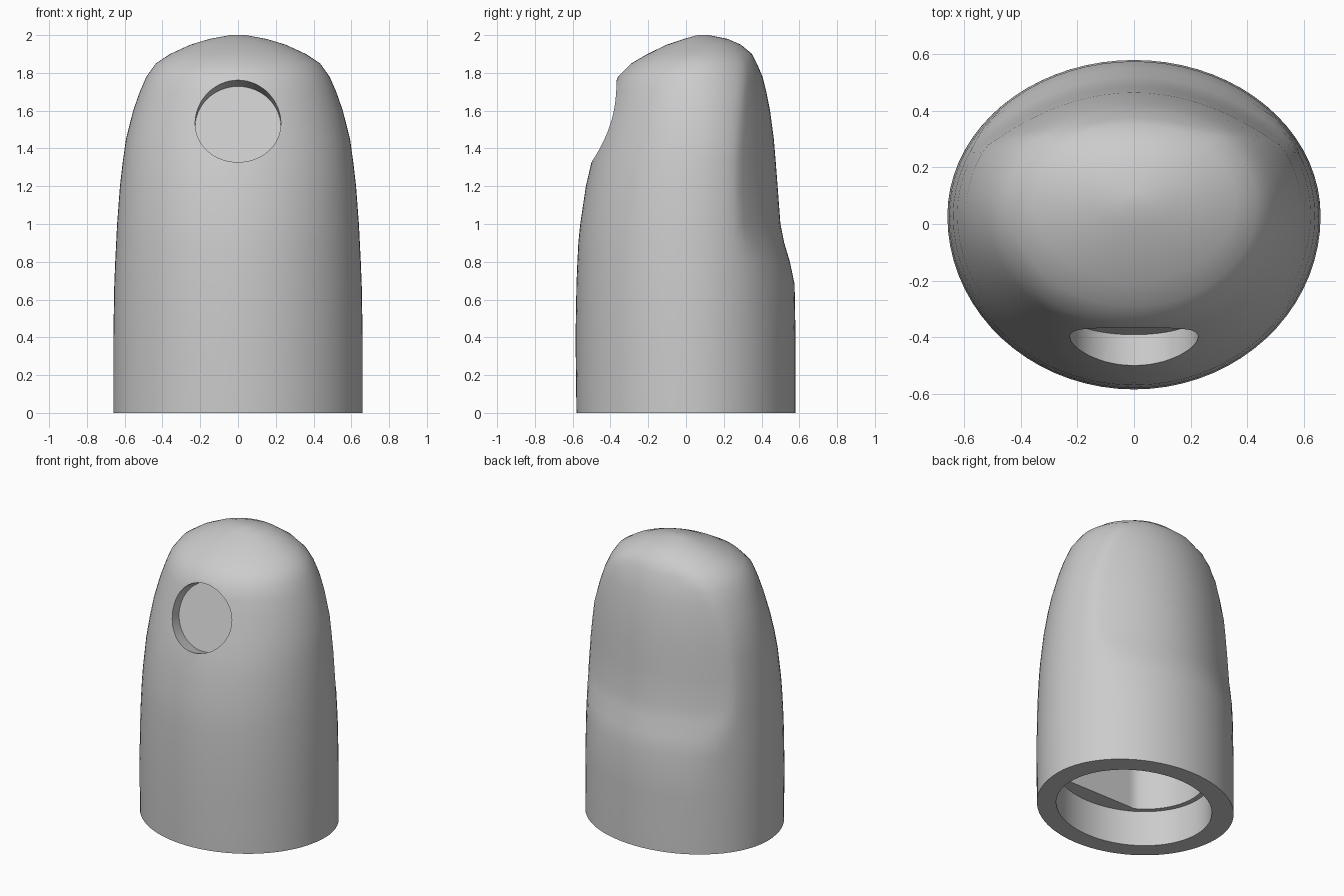
import bpy
import bmesh
import math
from mathutils import Matrix, Vector

cube = bpy.data.objects.get("Cube")
if cube:
    bpy.data.objects.remove(cube, do_unlink=True)

SIDES = 72
GREY = (0.6, 0.6, 0.6, 1)

mat = bpy.data.materials.new("plain grey")
mat.use_nodes = True
mat.diffuse_color = GREY
bsdf = mat.node_tree.nodes["Principled BSDF"]
bsdf.inputs["Base Color"].default_value = GREY
bsdf.inputs["Roughness"].default_value = 0.6


def make_object(name, bm):
    bmesh.ops.recalc_face_normals(bm, faces=bm.faces)
    mesh = bpy.data.meshes.new(name)
    bm.to_mesh(mesh)
    bm.free()
    mesh.materials.append(mat)
    obj = bpy.data.objects.new(name, mesh)
    bpy.context.collection.objects.link(obj)
    return obj


def loft(name, rings):
    """Skin a stack of point rings and close both ends."""
    bm = bmesh.new()
    rows = [[bm.verts.new(p) for p in ring] for ring in rings]
    for low, high in zip(rows, rows[1:]):
        for i in range(SIDES):
            j = (i + 1) % SIDES
            bm.faces.new((low[i], low[j], high[j], high[i]))
    bm.faces.new(rows[0][::-1])
    bm.faces.new(rows[-1])
    return make_object(name, bm)


def angles():
    return [math.tau * i / SIDES for i in range(SIDES)]


def body_ring(z, width, front, back, nail):
    """Oval section whose back is trimmed by the gently curved nail surface."""
    mid = (front + back) / 2 + 0.03 * min(1, 2 - z)
    ring = []
    for a in angles():
        x = width * math.cos(a)
        s = math.sin(a)
        y = mid + s * ((back - mid) if s > 0 else (mid - front))
        ring.append((x, min(y, nail - 0.7 * x * x), z))
    return ring


def oval_cutter(name, rx, ry, z0, z1, flat=-1):
    """Straight oval plug, optionally flattened at the front."""
    return loft(name, [[(rx * math.cos(a), max(ry * math.sin(a), flat), z)
                        for a in angles()] for z in (z0, z1)])


def cut(target, cutter):
    cutter.hide_render = True
    mod = target.modifiers.new("cut", "BOOLEAN")
    mod.operation = "DIFFERENCE"
    mod.solver = "EXACT"
    mod.object = cutter
    bpy.context.view_layer.objects.active = target
    bpy.ops.object.modifier_apply(modifier=mod.name)
    bpy.data.objects.remove(cutter, do_unlink=True)


# Fingertip body: height, half width, front, back, nail depth
sections = [
    (0, .66, -.58, .58, 2), (.4, .66, -.585, .58, 2),
    (.68, .655, -.58, .575, .7), (.8, .65, -.575, .57, .55),
    (.9, .645, -.57, .565, .52), (1.0, .64, -.56, .56, .5),
    (1.2, .625, -.53, .55, .485), (1.33, .61, -.5, .54, .475),
    (1.45, .593, -.465, .53, .465), (1.6, .555, -.42, .5, .445),
    (1.7, .52, -.39, .48, .425), (1.78, .485, -.36, .45, .405),
    (1.85, .435, -.29, .41, .375), (1.9, .36, -.205, .36, .35),
    (1.95, .25, -.1, .29, .33), (1.98, .15, -.01, .22, .3),
    (2.0, .04, .06, .12, .3),
]
body = loft("fingertip", [body_ring(*s) for s in sections])

# Stepped socket in the underside
cut(body, oval_cutter("socket_cutter", .525, .455, -.1, .25))
cut(body, oval_cutter("cavity_cutter", .49, .425, .2, 1.2, flat=-.34))

# Round blind recess, set square to the sloping front
tilt = math.radians(17)
outward = Vector((0, -math.cos(tilt), math.sin(tilt)))
length = 0.5
centre = Vector((0, -.435, 1.545)) + outward * (length / 2 - .115)
bm = bmesh.new()
bmesh.ops.create_cone(
    bm, cap_ends=True, segments=64, radius1=.227, radius2=.227, depth=length,
    matrix=Matrix.Translation(centre) @ outward.to_track_quat("Z", "Y").to_matrix().to_4x4())
cut(body, make_object("recess_cutter", bm))

# Smooth skin with crisp rims
bpy.ops.object.select_all(action="DESELECT")
body.select_set(True)
bpy.context.view_layer.objects.active = body
bpy.ops.object.shade_smooth_by_angle(angle=math.radians(35))
